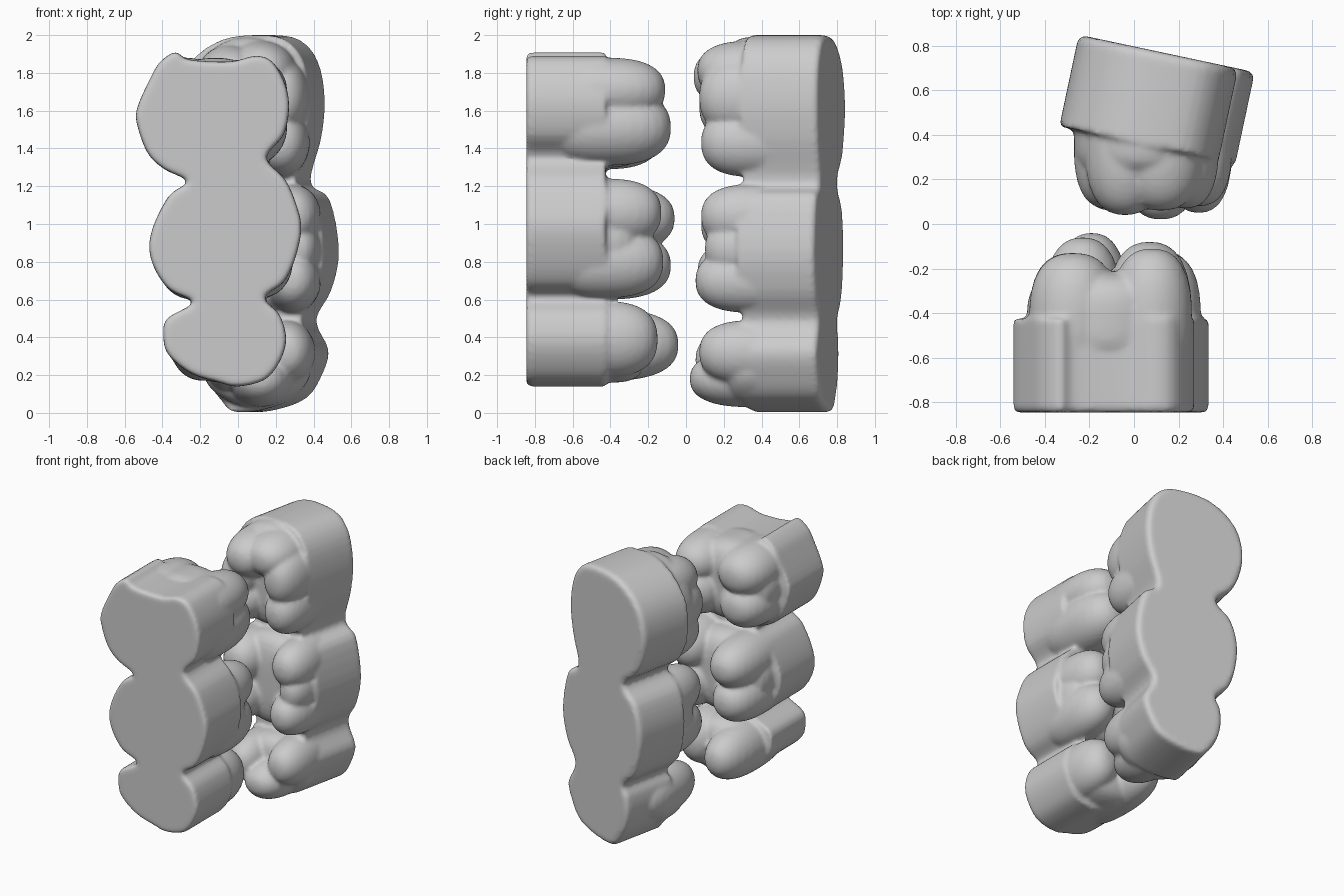
import bpy, bmesh, math
from mathutils import Vector, Matrix


def smooth_loop(pts, n=4):
    # closed Catmull-Rom curve through the outline points
    p = [Vector(q) for q in pts]
    out = []
    for i in range(len(p)):
        a, b, c, d = p[i - 1], p[i], p[(i + 1) % len(p)], p[(i + 2) % len(p)]
        for k in range(n):
            t = k / n
            out.append(0.5 * (2 * b + (c - a) * t + (2 * a - 5 * b + 4 * c - d) * t * t
                              + (3 * b - a - 3 * c + d) * t ** 3))
    return out


def prism(bm, outline, depth, matrix, rim):
    # block of three merged teeth: outline in x/z, extruded along local y
    loop = smooth_loop(outline)
    verts = [bm.verts.new((x, 0, z)) for x, z in loop]
    face = bm.faces.new(verts)
    ext = bmesh.ops.extrude_face_region(bm, geom=[face], use_keep_orig=True)
    far = [g for g in ext["geom"] if isinstance(g, bmesh.types.BMVert)]
    bmesh.ops.translate(bm, verts=far, vec=(0, depth, 0))
    bmesh.ops.recalc_face_normals(bm, faces=bm.faces[:])
    bmesh.ops.bevel(bm, geom=list(face.edges), offset=rim, segments=2,
                    profile=0.5, affect='EDGES')
    bmesh.ops.transform(bm, matrix=matrix, verts=bm.verts[:])
    bmesh.ops.recalc_face_normals(bm, faces=bm.faces[:])


def blob(bm, center, radii, power=2.5):
    # ellipsoid with fuller shoulders along y
    vs = bmesh.ops.create_uvsphere(bm, u_segments=32, v_segments=24, radius=1)["verts"]
    for v in vs:
        x, y, z = v.co
        r = math.hypot(x, z)
        k = (r ** power + abs(y) ** power) ** (-1 / power)
        v.co = Vector((x * k * radii[0], y * k * radii[1], z * k * radii[2])) + Vector(center)


def tooth_row(name, outline, depth, matrix, cores, cusps, base_y, rim):
    bm = bmesh.new()
    prism(bm, outline, depth, matrix, rim)
    # crown bodies (the floor of each chewing surface)
    for x, y, z, rx, ry, rz in cores:
        blob(bm, (x, y, z), (rx, ry, rz), 3.5)
    # rounded cusps reaching to tip height y
    for x, z, tip, rx, rz in cusps:
        blob(bm, (x, base_y, z), (rx, abs(tip - base_y), rz))
    me = bpy.data.meshes.new(name)
    bm.to_mesh(me)
    bm.free()
    ob = bpy.data.objects.new(name, me)
    bpy.context.collection.objects.link(ob)
    rm = ob.modifiers.new("fuse", 'REMESH')
    rm.mode = 'VOXEL'
    rm.voxel_size = 0.014
    rm.use_smooth_shade = True
    sm = ob.modifiers.new("soften", 'SMOOTH')
    sm.factor = 0.5
    sm.iterations = 5
    return ob


# front row
front_outline = [
    (-.41, 1.86), (-.33, 1.91), (-.26, 1.87), (-.04, 1.86), (.09, 1.89), (.18, 1.86),
    (.25, 1.74), (.27, 1.61), (.24, 1.47), (.15, 1.35), (.25, 1.235), (.31, 1.10),
    (.335, .97), (.30, .81), (.24, .69), (.14, .61), (.22, .52), (.255, .39),
    (.22, .27), (.14, .175), (0, .14), (-.095, .16), (-.25, .21), (-.37, .31),
    (-.395, .41), (-.375, .50), (-.24, .585), (-.36, .65), (-.44, .76), (-.47, .88),
    (-.44, 1.01), (-.36, 1.155), (-.27, 1.225), (-.39, 1.29), (-.475, 1.37),
    (-.53, 1.51), (-.535, 1.61), (-.46, 1.78)]
tooth_row(
    "front_tooth_row", front_outline, .42, Matrix.Translation((0, -.845, 0)),
    cores=[(-.12, -.43, 1.59, .36, .22, .29), (-.07, -.45, .91, .36, .23, .30),
           (-.07, -.43, .37, .29, .22, .21)],
    cusps=[(-.27, 1.70, -.13, .20, .18), (-.28, 1.47, -.13, .19, .18),
           (.08, 1.71, -.11, .18, .17), (.07, 1.51, -.08, .19, .20),
           (-.23, 1.03, -.06, .18, .18), (-.24, .78, -.08, .18, .18),
           (.14, 1.06, -.13, .16, .18), (.13, .80, -.12, .16, .19),
           (-.19, .36, -.04, .17, .19), (.08, .39, -.15, .16, .20)],
    base_y=-.42, rim=.022)

# back row, turned slightly about the vertical
back_outline = [
    (.03, 2.0), (.19, 1.975), (.29, 1.86), (.327, 1.66), (.307, 1.45), (.25, 1.22),
    (.353, 1.13), (.404, .86), (.363, .65), (.281, .49), (.348, .33), (.307, .19),
    (.23, .08), (.08, .02), (-.08, .005), (-.15, .06), (-.21, .16), (-.24, .29),
    (-.23, .40), (-.20, .48), (-.30, .59), (-.35, .75), (-.36, .93), (-.31, 1.1),
    (-.20, 1.22), (-.33, 1.35), (-.40, 1.55), (-.385, 1.74), (-.30, 1.88),
    (-.15, 1.975)]
turn = Matrix.Translation((.147, .765, 0)) @ Matrix.Rotation(math.radians(-12), 4, 'Z')
tooth_row(
    "back_tooth_row", back_outline, -.42, turn,
    cores=[(.05, .38, 1.62, .32, .19, .37), (.09, .38, .87, .35, .19, .34),
           (.10, .38, .25, .29, .19, .22)],
    cusps=[(.23, 1.43, .08, .15, .18), (.23, 1.67, .07, .15, .21),
           (.12, 1.81, .06, .19, .16), (-.04, 1.78, .04, .18, .17),
           (-.12, 1.62, .07, .15, .19), (-.10, 1.44, .10, .16, .17),
           (.29, 1.04, .08, .15, .17), (.29, .70, .05, .15, .17),
           (.32, .87, .10, .12, .16), (-.10, 1.00, .08, .16, .18),
           (-.10, .74, .06, .16, .18), (.26, .32, .07, .15, .17),
           (.12, .18, .02, .18, .15), (-.05, .28, .05, .14, .17)],
    base_y=.35, rim=.03)
